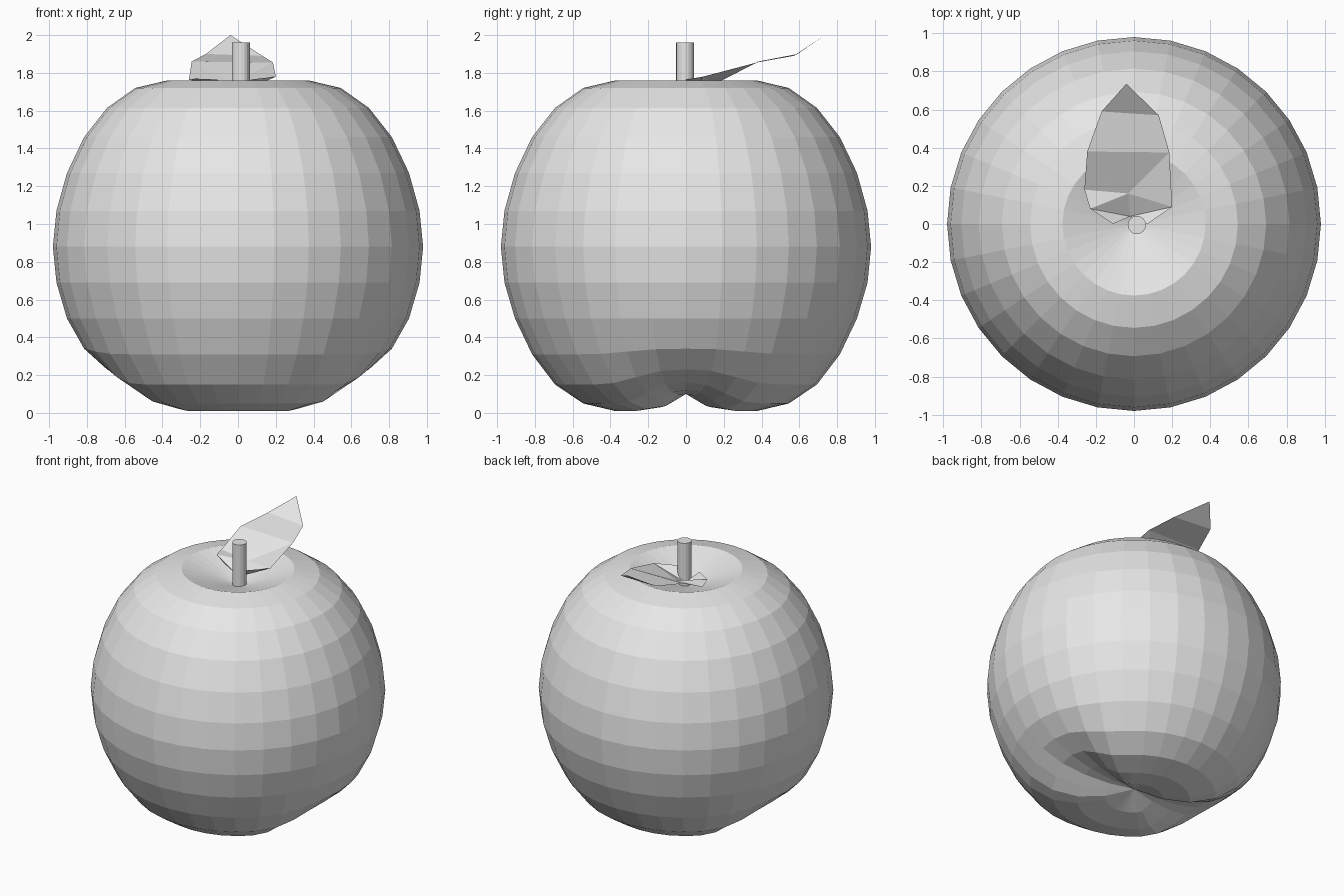
import bpy, bmesh, math

cube = bpy.data.objects.get("Cube")
if cube:
    bpy.data.objects.remove(cube, do_unlink=True)

# One plain material for every part
GREY = (0.8, 0.8, 0.8, 1.0)
mat = bpy.data.materials.new("light grey")
mat.use_nodes = True
mat.diffuse_color = GREY
mat.node_tree.nodes["Principled BSDF"].inputs["Base Color"].default_value = GREY


def finish(name, bm):
    """Turn a bmesh into a flat shaded object."""
    mesh = bpy.data.meshes.new(name)
    bm.to_mesh(mesh)
    bm.free()
    mesh.materials.append(mat)
    obj = bpy.data.objects.new(name, mesh)
    bpy.context.collection.objects.link(obj)
    return obj


# Apple body: a 32-sided sphere with a dimple at each end
SEGMENTS, RINGS, RADIUS = 32, 16, 0.98
TOP, BOTTOM = 1.635, 0.10
heights = [1.70, 1.76, 1.72, 1.615, 1.46, 1.27, 1.07, 0.88,
           0.69, 0.50, 0.31, 0.15, 0.05, 0.01, 0.03]
# How far the lower rings are pushed up by the groove along x
lifts = {10: 0.03, 11: 0.08, 12: 0.11, 13: 0.11, 14: 0.07}

bm = bmesh.new()
rings = []
for i, z in enumerate(heights):
    r = RADIUS * math.sin(math.pi * (i + 1) / RINGS)
    ring = []
    for k in range(SEGMENTS):
        a = math.tau * k / SEGMENTS
        groove = min(1, max(0, 1 - (abs(math.sin(a)) - 0.15) / 0.45))
        ring.append(bm.verts.new((r * math.cos(a), r * math.sin(a),
                                  z + lifts.get(i, 0) * groove)))
    rings.append(ring)
top = bm.verts.new((0, 0, TOP))
bottom = bm.verts.new((0, 0, BOTTOM))
for k in range(SEGMENTS):
    n = (k + 1) % SEGMENTS
    bm.faces.new((top, rings[0][k], rings[0][n]))
    bm.faces.new((bottom, rings[-1][n], rings[-1][k]))
    for upper, lower in zip(rings, rings[1:]):
        bm.faces.new((upper[k], lower[k], lower[n], upper[n]))
finish("apple_body", bm)

# Stem: a plain short cylinder
bm = bmesh.new()
bmesh.ops.create_cone(bm, cap_ends=True, segments=16,
                      radius1=0.048, radius2=0.048, depth=0.36)
bmesh.ops.translate(bm, verts=bm.verts, vec=(0.015, -0.005, 1.78))
finish("stem", bm)

# Leaf: a thin folded sheet whose curled base sits in the top dimple
points = {
    "tip": (-0.04, 0.735, 2.0),
    "l1": (-0.17, 0.59, 1.90), "r1": (0.13, 0.57, 1.89),
    "l2": (-0.245, 0.38, 1.86), "r2": (0.185, 0.375, 1.855),
    "l3": (-0.26, 0.18, 1.762), "r3": (0.20, 0.09, 1.78),
    "l4": (-0.23, 0.08, 1.77), "mid": (-0.03, 0.16, 1.745),
    "bl": (-0.11, 0.0, 1.765), "br": (0.07, 0.0, 1.765),
    "low": (-0.02, 0.04, 1.68),
}
panels = ["tip l1 r1", "l1 l2 r2 r1", "l2 mid r2", "l2 l3 mid", "r2 mid r3",
          "l3 l4 mid", "l4 low mid", "mid low r3", "l4 bl low", "low br r3"]
bm = bmesh.new()
verts = {name: bm.verts.new(co) for name, co in points.items()}
for panel in panels:
    bm.faces.new([verts[name] for name in panel.split()])
finish("leaf", bm)
